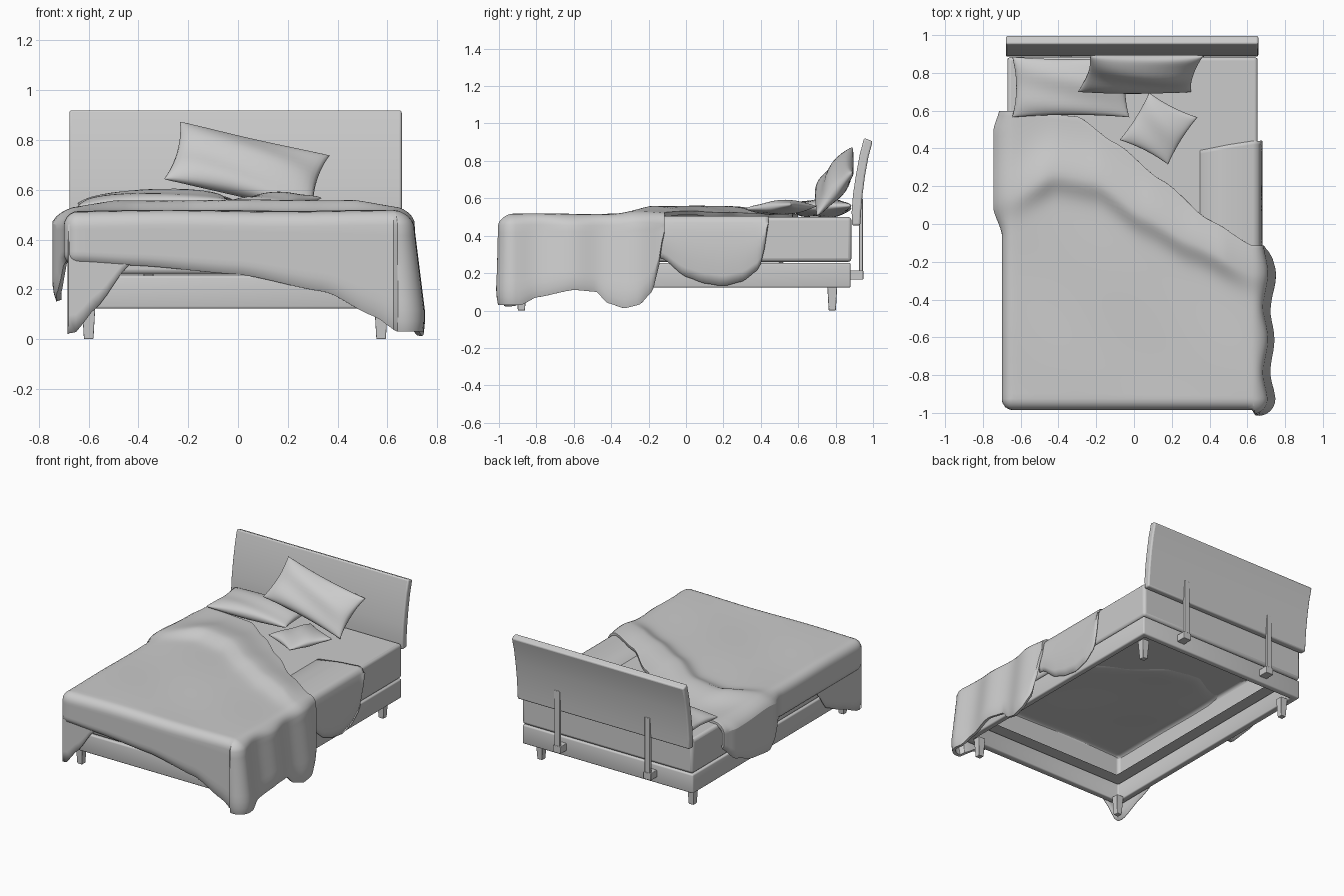
import bpy, bmesh, math
from mathutils import Vector, Matrix

if "Cube" in bpy.data.objects:
    bpy.data.objects.remove(bpy.data.objects["Cube"], do_unlink=True)

grey = bpy.data.materials.new("plain_grey")
grey.use_nodes = True
grey.diffuse_color = (0.6, 0.6, 0.6, 1)
grey.node_tree.nodes["Principled BSDF"].inputs["Base Color"].default_value = (0.6, 0.6, 0.6, 1)


def finish(name, bm, thick=0, offset=-1, bevel=0, angle=40):
    """Turn a bmesh into a smooth shaded object with optional thickness and bevel."""
    bmesh.ops.recalc_face_normals(bm, faces=bm.faces)
    mesh = bpy.data.meshes.new(name)
    bm.to_mesh(mesh)
    bm.free()
    mesh.materials.append(grey)
    ob = bpy.data.objects.new(name, mesh)
    bpy.context.collection.objects.link(ob)
    if thick:
        m = ob.modifiers.new("thickness", 'SOLIDIFY')
        m.thickness, m.offset, m.use_even_offset = thick, offset, False
    if bevel:
        m = ob.modifiers.new("round", 'BEVEL')
        m.width, m.segments, m.limit_method = bevel, 3, 'ANGLE'
    bpy.ops.object.select_all(action='DESELECT')
    ob.select_set(True)
    bpy.context.view_layer.objects.active = ob
    bpy.ops.object.shade_smooth_by_angle(angle=math.radians(angle))
    return ob


def box_bm(x0, x1, y0, y1, z0, z1):
    bm = bmesh.new()
    bmesh.ops.create_cube(bm, size=1)
    for v in bm.verts:
        v.co = Vector(((x0 + x1) / 2 + v.co.x * (x1 - x0),
                       (y0 + y1) / 2 + v.co.y * (y1 - y0),
                       (z0 + z1) / 2 + v.co.z * (z1 - z0)))
    return bm


def sheet(bm, rows):
    """Skin rows of points with quads."""
    vs = [[bm.verts.new(p) for p in r] for r in rows]
    for a, b in zip(vs, vs[1:]):
        for i in range(len(a) - 1):
            bm.faces.new((a[i], a[i + 1], b[i + 1], b[i]))


def curve(x, pts):
    """Eased interpolation through (x, value) pairs."""
    if x <= pts[0][0]:
        return pts[0][1]
    for (a, p), (b, q) in zip(pts, pts[1:]):
        if x <= b:
            t = (x - a) / (b - a)
            t = 0.6 * t + 0.4 * t * t * (3 - 2 * t)
            return p + (q - p) * t
    return pts[-1][1]


# Mattress, open underneath inside a rim
bm = box_bm(-0.67, 0.655, -0.95, 0.885, 0.26, 0.5)
bottom = min(bm.faces, key=lambda f: f.calc_center_median().z)
bmesh.ops.inset_region(bm, faces=[bottom], thickness=0.17)
bmesh.ops.delete(bm, geom=[bottom], context='FACES')
finish("mattress", bm, bevel=0.02)

# Base frame, a hollow ring
bm = box_bm(-0.67, 0.655, -0.95, 0.88, 0.122, 0.255)
bmesh.ops.delete(bm, geom=[f for f in bm.faces if abs(f.normal.z) > 0.5], context='FACES')
finish("base_frame", bm, thick=0.045, bevel=0.01).modifiers["thickness"].use_even_offset = True

# Tapered square legs
for side, x in (("right", -0.6), ("left", 0.575)):
    for end, y in (("front", -0.88), ("back", 0.782)):
        bm = bmesh.new()
        bmesh.ops.create_cone(bm, cap_ends=True, segments=4, radius1=0.027, radius2=0.038, depth=0.135,
                              matrix=Matrix.Translation((x, y, 0.0675)) @ Matrix.Rotation(math.pi / 4, 4, 'Z'))
        finish(f"{end}_{side}_leg", bm, bevel=0.004)

# Headboard, a curved profile swept across the bed
front = [(0.887, 0.455), (0.886, 0.53), (0.893, 0.62), (0.908, 0.72), (0.928, 0.83), (0.952, 0.922)]
back = [(0.998, 0.905), (0.975, 0.82), (0.957, 0.72), (0.944, 0.62), (0.936, 0.53), (0.932, 0.455)]
bm = bmesh.new()
face = bm.faces.new([bm.verts.new((-0.678, y, z)) for y, z in front + back])
ext = bmesh.ops.extrude_face_region(bm, geom=[face])
bmesh.ops.translate(bm, vec=(1.336, 0, 0), verts=[g for g in ext["geom"] if isinstance(g, bmesh.types.BMVert)])
finish("headboard", bm, bevel=0.01)

# Headboard brackets
for side, x in (("right", -0.36), ("left", 0.34)):
    finish(f"{side}_bracket_post", box_bm(x - 0.02, x + 0.02, 0.925, 0.945, 0.17, 0.6), bevel=0.003)
    finish(f"{side}_bracket_foot", box_bm(x - 0.03, x + 0.03, 0.875, 0.948, 0.165, 0.215), bevel=0.004)

# Duvet: turned-back top edge, crossing ridge and hems
HEAD = [(-0.66, 0.6), (-0.3, 0.57), (-0.1, 0.43), (0.15, 0.23), (0.4, 0.02), (0.64, -0.12)]
RIDGE = [(-0.68, 0.12), (-0.42, 0.26), (-0.2, 0.22), (0.05, 0.04), (0.3, -0.1), (0.66, -0.28)]
RIGHT_HEM = [(-0.01, 0.31), (0.05, 0.2), (0.12, 0.15), (0.3, 0.17), (0.5, 0.24), (0.6, 0.34)]
LEFT_HEM = [(-0.95, 0.03), (-0.88, 0.03), (-0.8, 0.07), (-0.6, 0.11), (-0.48, 0.1), (-0.42, 0.04),
            (-0.33, 0.012), (-0.25, 0.03), (-0.18, 0.1), (-0.14, 0.25), (-0.12, 0.42)]
FOOT_HEM = [(-0.64, 0.31), (-0.4, 0.295), (0, 0.26), (0.35, 0.19), (0.55, 0.09), (0.64, 0.03)]
X0, X1, Y0, R = -0.64, 0.625, -0.925, 0.06


def top_z(x, y):
    d = y - curve(x, RIDGE)
    ridge = 0.045 * math.exp(-(d / (0.08 if d < 0 else 0.17)) ** 2)
    waves = 0.004 * math.sin(7 * x + 3 * y) * math.sin(6 * y)
    edge = min(1, (x - X0) / 0.15, (X1 - x) / 0.15)
    return 0.515 + ridge * (0.35 + 0.65 * max(0, edge)) + waves


def column(x, y, ang):
    """Points from the top edge, over the rounded side and down to the hem."""
    n = Vector((math.cos(ang), math.sin(ang), 0))
    corner = abs(n.x * n.y) > 0.01
    bulge = 0
    if n.y < -0.99 or (corner and n.x < 0):
        hem = curve(x, FOOT_HEM)
    elif n.x > 0:
        hem = curve(y, LEFT_HEM)
        bulge = 0.012 * math.sin(18 * y) + 0.012
    else:
        hem = curve(y, RIGHT_HEM)
        bulge = 0.045 * curve(y, [(-0.05, 0), (0.08, 1), (0.5, 1), (0.6, 0.3)])
    z0 = top_z(x, y)
    base = Vector((x, y, 0))
    pts = [Vector((x, y, z0))]
    for k in range(1, 6):
        a = k / 5 * math.pi / 2
        pts.append(base + n * ((R + bulge * k / 5) * math.sin(a)) + Vector((0, 0, z0 - R + R * math.cos(a))))
    for k in range(1, 11):
        t = k / 10
        z = (z0 - R) * (1 - t) + hem * t
        flare = 0.05 * max(0, n.x) * (0.45 - z) / 0.4 if z < 0.45 else 0
        tuck = -0.015 * max(0, t - 0.85) / 0.15
        pts.append(base + n * (R + bulge + flare + tuck) + Vector((0, 0, z)))
    return pts


N, M = 48, 56
grid = []
for j in range(M + 1):
    row = []
    for i in range(N + 1):
        x = X0 + (X1 - X0) * i / N
        y = Y0 + (curve(x, HEAD) - Y0) * j / M
        row.append(Vector((x, y, top_z(x, y))))
    grid.append(row)
path = [(r[0], math.pi) for r in reversed(grid)]
path += [(grid[0][0], math.pi * (1 + k / 16)) for k in range(1, 8)]
path += [(p, math.pi * 1.5) for p in grid[0]]
path += [(grid[0][N], math.pi * (1.5 + k / 16)) for k in range(1, 8)]
path += [(r[N], math.pi * 2) for r in grid]
bm = bmesh.new()
sheet(bm, grid)
sheet(bm, [column(p.x, p.y, a) for p, a in path])
bmesh.ops.remove_doubles(bm, verts=bm.verts, dist=0.0005)
finish("duvet", bm, thick=0.022, bevel=0.006, angle=60)

# Loose sheet corner hanging at the foot
bm = bmesh.new()
rows = []
for k in range(25):
    s = k / 24 * 0.74
    x, y = (-0.685, -0.48 - s) if s < 0.49 else (-0.685 + (s - 0.49), -0.972)
    hem = curve(s, [(0, 0.3), (0.1, 0.17), (0.26, 0.1), (0.45, 0.02), (0.52, 0.025), (0.6, 0.12), (0.74, 0.3)])
    rows.append([(x, y, 0.46 + (hem - 0.46) * t / 6) for t in range(7)])
sheet(bm, rows)
finish("hanging_sheet_corner", bm, thick=0.004, angle=60)

# Thin sheet draped over the left side
bm = bmesh.new()
rows = []
for k in range(31):
    y = -0.16 + k / 30 * 0.6
    hem = curve(y, [(-0.13, 0.28), (0, 0.18), (0.1, 0.145), (0.2, 0.13), (0.3, 0.155), (0.39, 0.22), (0.43, 0.36), (0.44, 0.46)])
    over = [(0.3, y - 0.06, 0.498), (0.5, y - 0.02, 0.506), (0.63, y, 0.506), (0.657, y, 0.498), (0.668, y, 0.47)]
    rows.append(over + [(0.668 + 0.012 * math.sin(t / 6 * math.pi), y, 0.47 + (hem - 0.47) * t / 6) for t in range(1, 7)])
sheet(bm, rows)
finish("draped_sheet", bm, thick=0.004, angle=60)


def pillow(name, centre, u, v, thick, n=20):
    """Puffed cushion with pinched corners; u and v are its half axes."""
    c, u, v = Vector(centre), Vector(u), Vector(v)
    w = u.cross(v).normalized()
    bm = bmesh.new()
    for side in (1, -1):
        rows = []
        for j in range(n + 1):
            row = []
            for i in range(n + 1):
                a, b = math.sin((i / n - 0.5) * math.pi), math.sin((j / n - 0.5) * math.pi)
                puff = ((1 - a * a) * (1 - b * b)) ** 0.4 * (1 + 0.12 * math.sin(5 * b + 2 * a))
                row.append(c + u * a * (0.93 + 0.07 * b * b) + v * b * (0.92 + 0.08 * a * a) + w * side * thick * puff)
            rows.append(row)
        sheet(bm, rows)
    bmesh.ops.remove_doubles(bm, verts=bm.verts, dist=0.0005)
    finish(name, bm, angle=70)


pillow("flat_pillow", (-0.335, 0.725, 0.548), (0.31, 0, 0.008), (0, 0.16, 0.005), 0.05)
pillow("leaning_pillow", (0.035, 0.795, 0.69), (0.3, 0, -0.068), (0.032, 0.095, 0.115), 0.06)
pillow("small_cushion", (0.13, 0.505, 0.55), (0.128, -0.065, 0.005), (0.078, 0.125, 0.012), 0.036)
